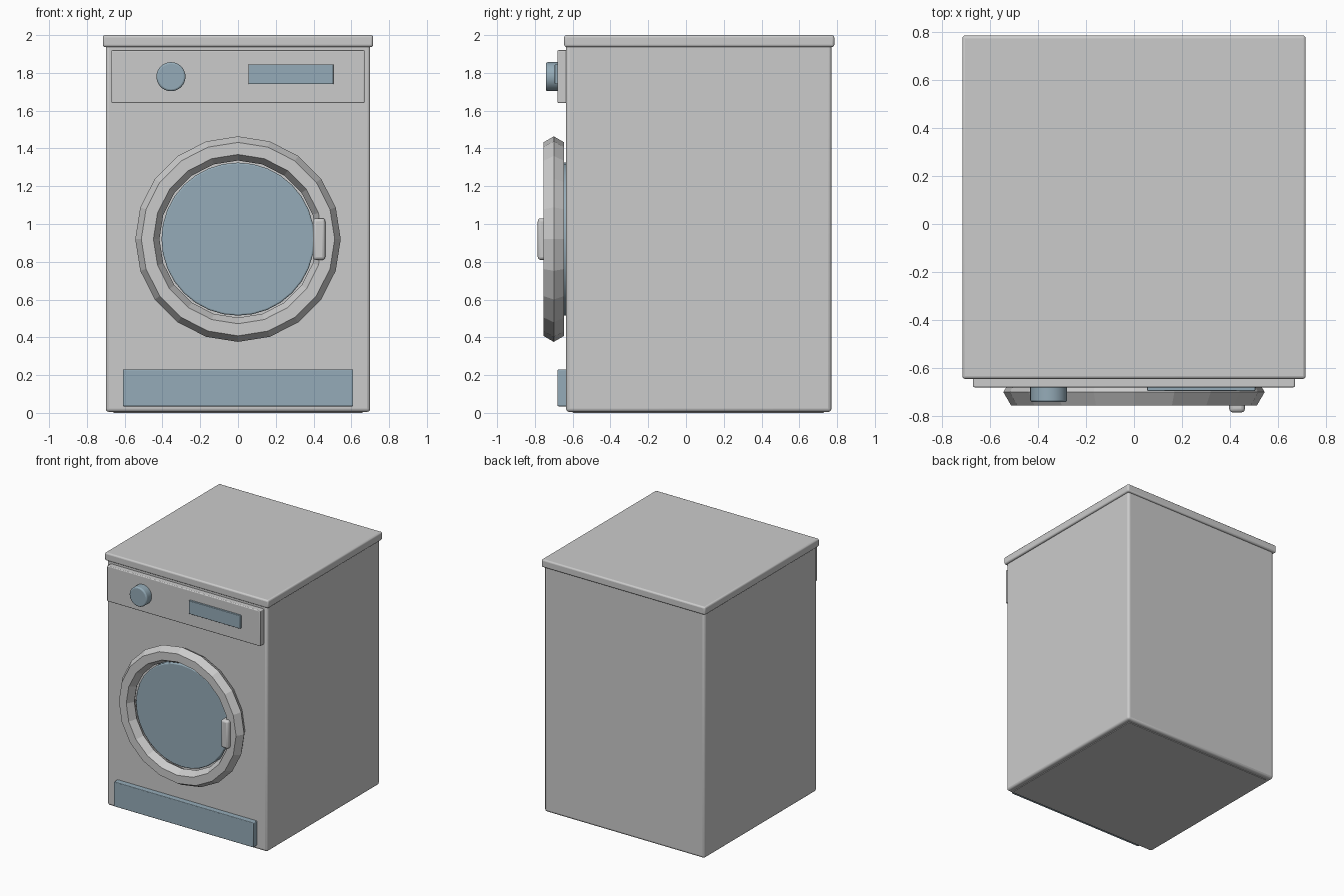
import bpy
from math import radians, pi

if "Cube" in bpy.data.objects:
    bpy.data.objects.remove(bpy.data.objects["Cube"])

tint = bpy.data.materials.new("blue_grey")
tint.diffuse_color = (0.30, 0.41, 0.48, 1)
tint.use_nodes = True
tint.node_tree.nodes["Principled BSDF"].inputs["Base Color"].default_value = tint.diffuse_color


def finish(ob, name, bevel=0, mat=None, smooth=True):
    ob.name = name
    if mat:
        ob.data.materials.append(mat)
    if smooth:
        bpy.ops.object.shade_smooth_by_angle(angle=radians(30))
    if bevel:
        m = ob.modifiers.new("bevel", 'BEVEL')
        m.width = bevel
        m.segments = 3
        m.limit_method = 'ANGLE'
    return ob


def box(name, x, y, z, bevel, mat=None):
    """Rounded box from (min, max) ranges."""
    bpy.ops.mesh.primitive_cube_add(size=1, location=[sum(r) / 2 for r in (x, y, z)])
    ob = bpy.context.object
    ob.scale = [r[1] - r[0] for r in (x, y, z)]
    bpy.ops.object.transform_apply(location=False, rotation=False, scale=True)
    return finish(ob, name, bevel, mat)


def disc(name, x, z, radius, y, bevel, mat):
    """Cylinder lying along y."""
    bpy.ops.mesh.primitive_cylinder_add(vertices=32, radius=radius, depth=y[1] - y[0],
                                        location=(x, sum(y) / 2, z), rotation=(pi / 2, 0, 0))
    return finish(bpy.context.object, name, bevel, mat)


# Cabinet and overhanging lid
box("cabinet", (-0.70, 0.70), (-0.635, 0.77), (0.005, 1.96), 0.018)
box("top_lid", (-0.715, 0.715), (-0.645, 0.785), (1.937, 2.0), 0.012)

# Control panel with knob and display
box("control_panel", (-0.67, 0.67), (-0.68, -0.62), (1.64, 1.92), 0.006)
disc("program_knob", -0.355, 1.78, 0.077, (-0.742, -0.67), 0.01, tint)
box("display", (0.055, 0.505), (-0.695, -0.67), (1.74, 1.845), 0.004, tint)

# Faceted door ring, glass and handle
bpy.ops.mesh.primitive_torus_add(major_segments=20, minor_segments=6,
                                 major_radius=0.48, minor_radius=0.064,
                                 location=(0, -0.70, 0.92), rotation=(pi / 2, 0, 0))
finish(bpy.context.object, "door_ring", smooth=False)
disc("door_glass", 0, 0.92, 0.405, (-0.70, -0.62), 0.008, tint)
box("door_handle", (0.396, 0.462), (-0.785, -0.72), (0.81, 1.03), 0.016)

# Kick plate
box("kick_plate", (-0.61, 0.61), (-0.68, -0.62), (0.035, 0.23), 0.005, tint)
box("base_plate", (-0.66, 0.66), (-0.60, 0.73), (0.0, 0.03), 0.003)
